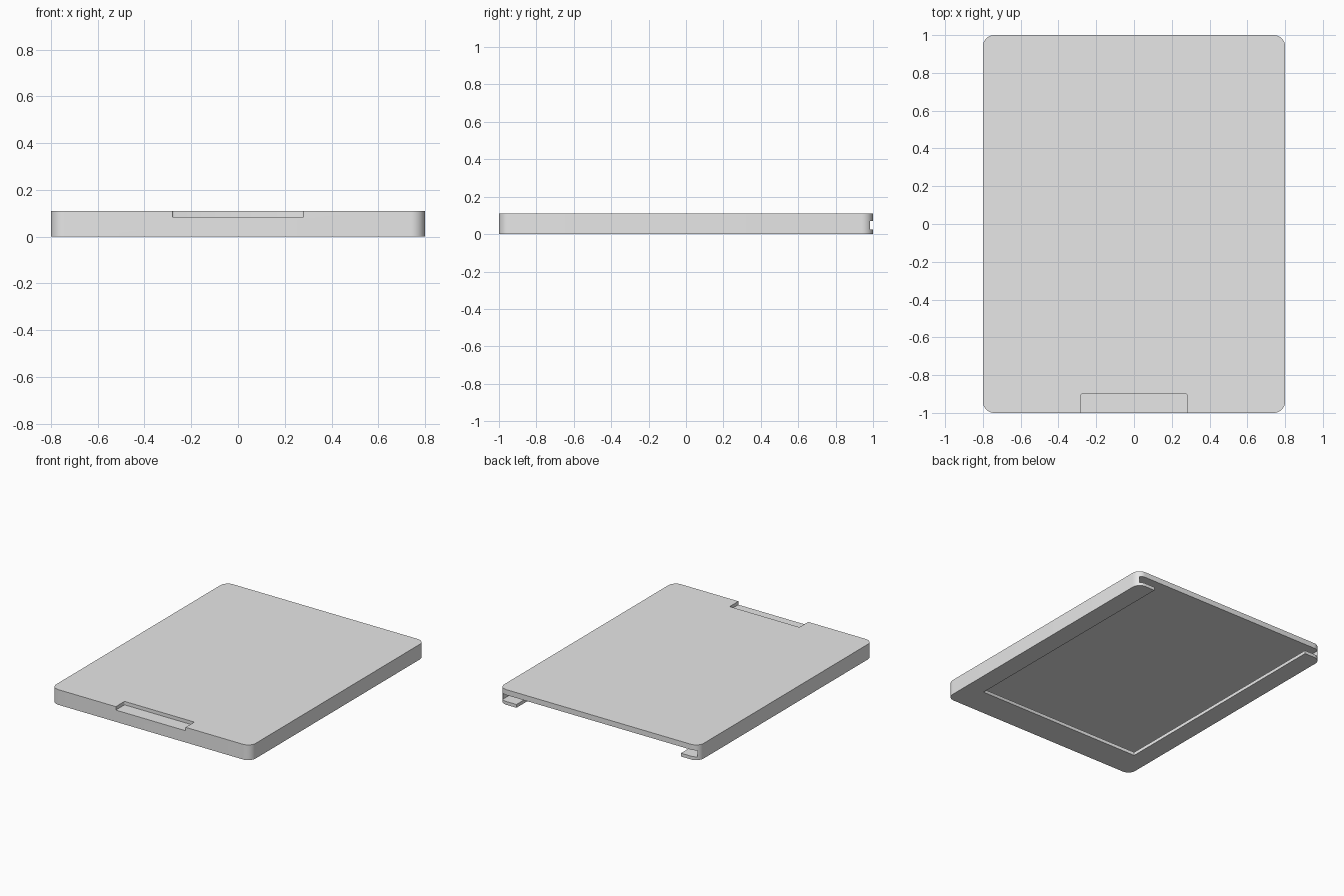
import bpy, bmesh, math

old = bpy.data.objects.get("Cube")
if old:
    bpy.data.objects.remove(old, do_unlink=True)

HALF_X, HALF_Y, HEIGHT = 0.8, 1.0, 0.11
LIP_TOP, CEILING = 0.024, 0.071

grey = bpy.data.materials.new("light grey plastic")
grey.use_nodes = True
grey.diffuse_color = (0.8, 0.8, 0.8, 1)
grey.node_tree.nodes["Principled BSDF"].inputs["Base Color"].default_value = (0.8, 0.8, 0.8, 1)


def rounded_slab(name, half_x, y0, y1, z0, z1, radius, steps=10):
    """Upright prism with a rounded rectangular outline."""
    bm = bmesh.new()
    ring = []
    corners = [(1, y1, -1), (-1, y1, -1), (-1, y0, 1), (1, y0, 1)]
    for quarter, (side, y, inward) in enumerate(corners):
        cx, cy = side * (half_x - radius), y + inward * radius
        for i in range(steps + 1):
            a = (quarter + i / steps) * math.pi / 2
            ring.append(bm.verts.new((cx + radius * math.cos(a), cy + radius * math.sin(a), z0)))
    base = bm.faces.new(ring)
    lifted = bmesh.ops.extrude_face_region(bm, geom=[base])["geom"]
    bmesh.ops.translate(bm, vec=(0, 0, z1 - z0),
                        verts=[v for v in lifted if isinstance(v, bmesh.types.BMVert)])
    bmesh.ops.recalc_face_normals(bm, faces=bm.faces)
    mesh = bpy.data.meshes.new(name)
    bm.to_mesh(mesh)
    bm.free()
    mesh.materials.append(grey)
    obj = bpy.data.objects.new(name, mesh)
    bpy.context.collection.objects.link(obj)
    return obj


def cut(target, cutter):
    """Subtract the cutter, then discard it."""
    cutter.hide_render = True
    mod = target.modifiers.new("cut", "BOOLEAN")
    mod.operation, mod.solver, mod.object = "DIFFERENCE", "EXACT", cutter
    bpy.context.view_layer.objects.active = target
    bpy.ops.object.modifier_apply(modifier=mod.name)
    bpy.data.objects.remove(cutter, do_unlink=True)


# Slide-on cover body
cover = rounded_slab("sliding_cover", HALF_X, -HALF_Y, HALF_Y, 0, HEIGHT, 0.06)

# Undercut slot, open at the back, and the narrower opening between the lips
cut(cover, rounded_slab("slot_cutter", 0.78, -0.905, 1.2, LIP_TOP, CEILING, 0.01, 3))
cut(cover, rounded_slab("opening_cutter", 0.66, -0.785, 1.2, -0.1, LIP_TOP + 0.02, 0.005, 3))

# Finger notch in the top front edge
cut(cover, rounded_slab("notch_cutter", 0.28, -1.2, -0.9, 0.085, 0.2, 0.006, 3))

# Smooth corners, crisp edges
bpy.ops.object.select_all(action="DESELECT")
cover.select_set(True)
bpy.context.view_layer.objects.active = cover
bpy.ops.object.shade_smooth_by_angle(angle=math.radians(30))
